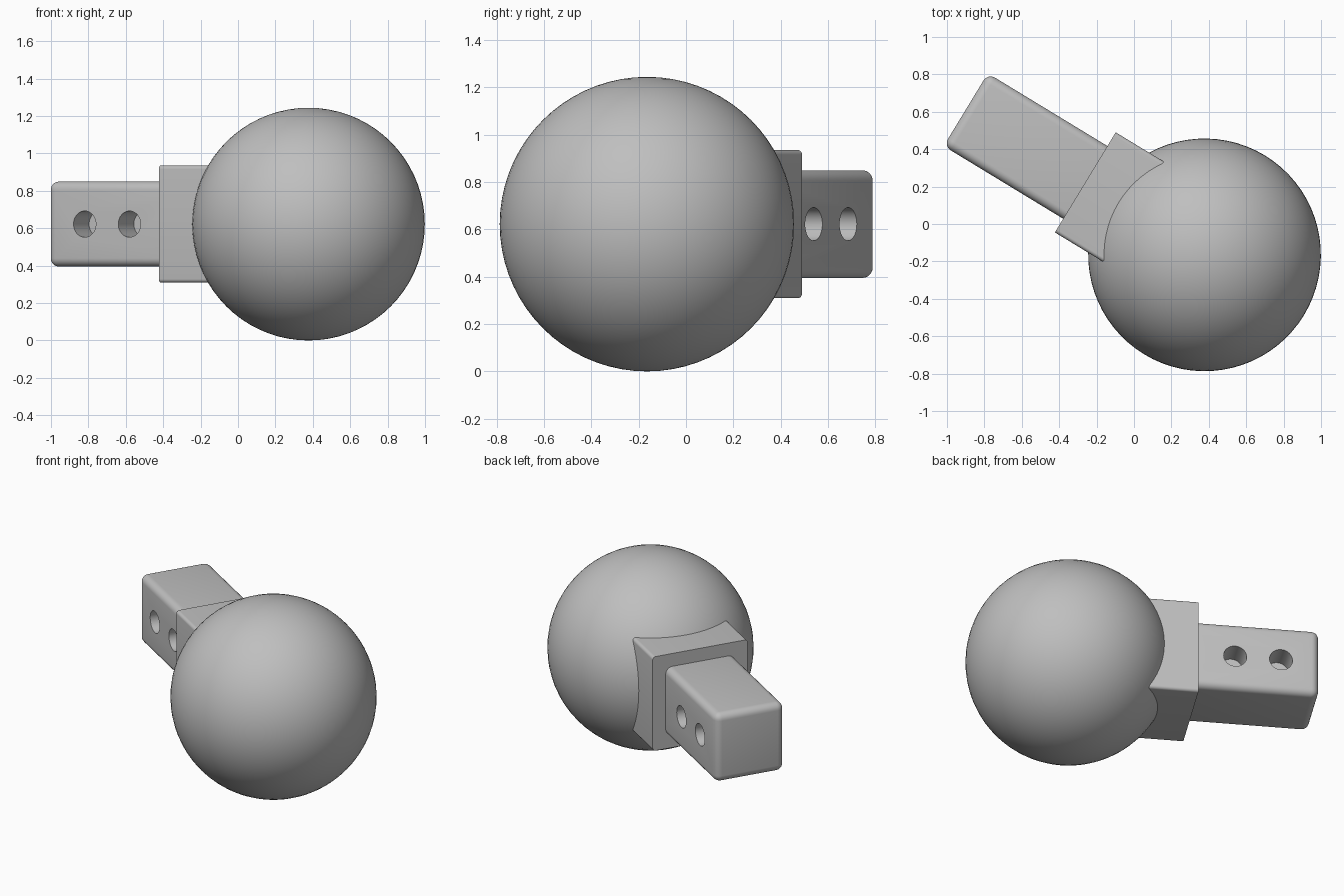
import bpy, bmesh, math
from mathutils import Matrix, Vector

if "Cube" in bpy.data.objects:
    bpy.data.objects.remove(bpy.data.objects["Cube"], do_unlink=True)

RADIUS = 0.622
# Frame at the ball centre, with local x pointing outwards along the bar
FRAME = Matrix.Translation((0.377, -0.165, RADIUS)) @ Matrix.Rotation(math.radians(148.7), 4, 'Z')

grey = bpy.data.materials.new("plain grey")
grey.use_nodes = True
grey.diffuse_color = (0.52, 0.52, 0.52, 1)
grey.node_tree.nodes["Principled BSDF"].inputs["Base Color"].default_value = grey.diffuse_color


def make_object(name, bm):
    mesh = bpy.data.meshes.new(name)
    bm.to_mesh(mesh)
    bm.free()
    mesh.materials.append(grey)
    obj = bpy.data.objects.new(name, mesh)
    bpy.context.collection.objects.link(obj)
    obj.matrix_world = FRAME
    return obj


def rounded_box(name, start, end, width, radius, long_edges_only):
    """Square box along local x with rounded edges."""
    bm = bmesh.new()
    place = Matrix.Translation(((start + end) / 2, 0, 0)) @ Matrix.Diagonal((end - start, width, width, 1))
    bmesh.ops.create_cube(bm, size=1, matrix=place)
    edges = [e for e in bm.edges if not long_edges_only
             or abs(e.verts[0].co.x - e.verts[1].co.x) > 0.01]
    bmesh.ops.bevel(bm, geom=edges, offset=radius, segments=6, profile=0.5, affect='EDGES')
    return make_object(name, bm)


def smooth(obj):
    bpy.ops.object.select_all(action='DESELECT')
    obj.select_set(True)
    bpy.context.view_layer.objects.active = obj
    bpy.ops.object.shade_smooth_by_angle(angle=math.radians(30))


# Ball
bm = bmesh.new()
bmesh.ops.create_uvsphere(bm, u_segments=72, v_segments=36, radius=RADIUS)
ball = make_object("ball", bm)

# Square collar running into the ball
collar = rounded_box("collar", 0.40, 0.746, 0.626, 0.02, True)

# Bar with two blind holes on each side
BAR_WIDTH, DEPTH = 0.455, 0.16
bar = rounded_box("bar", 0.60, 1.494, BAR_WIDTH, 0.045, False)
bm = bmesh.new()
for along in (0.982, 1.262):
    for side in (-1, 1):
        place = Matrix.Translation((along, side * BAR_WIDTH / 2, 0)) @ Matrix.Rotation(math.pi / 2, 4, 'X')
        bmesh.ops.create_cone(bm, cap_ends=True, segments=40, radius1=0.07, radius2=0.07,
                              depth=2 * DEPTH, matrix=place)
cutter = make_object("hole_cutter", bm)
cutter.hide_render = True

cut = bar.modifiers.new("holes", 'BOOLEAN')
cut.operation = 'DIFFERENCE'
cut.solver = 'EXACT'
cut.object = cutter
bpy.context.view_layer.update()
bpy.context.view_layer.objects.active = bar
bpy.ops.object.modifier_apply(modifier=cut.name)
bpy.data.objects.remove(cutter, do_unlink=True)

for part in (ball, collar, bar):
    smooth(part)
